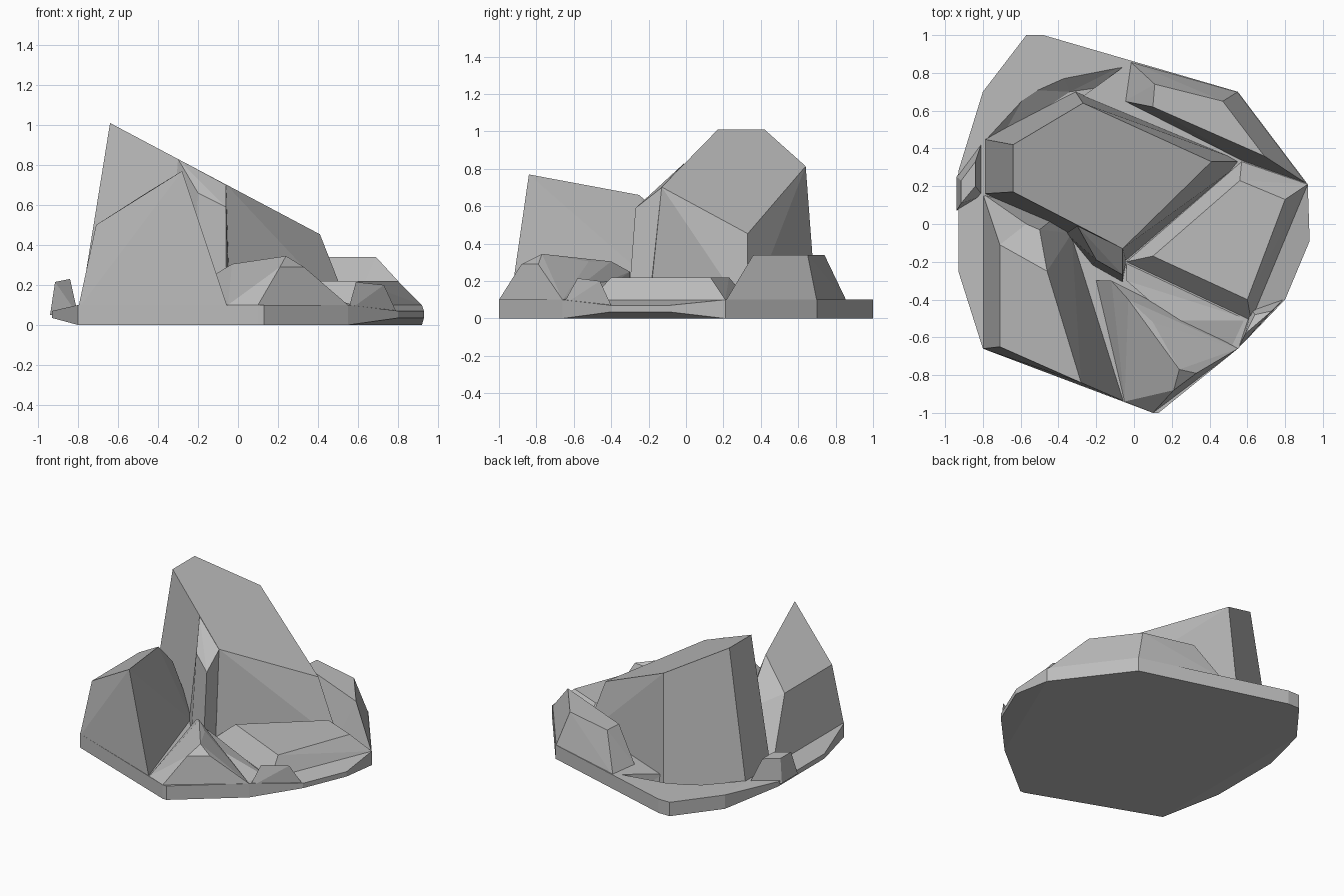
import bpy, bmesh

cube = bpy.data.objects.get("Cube")
if cube:
    bpy.data.objects.remove(cube, do_unlink=True)

# Single stone colour
stone = bpy.data.materials.new("grey_stone")
stone.use_nodes = True
grey = (0.5, 0.5, 0.5, 1)
stone.diffuse_color = grey
stone.node_tree.nodes["Principled BSDF"].inputs["Base Color"].default_value = grey


def level(z, *outline):
    """Outline corners placed at one height."""
    return [(x, y, z) for x, y in outline]


def rock(name, points):
    """Faceted boulder: the hull of its corners, with flat facets merged."""
    bm = bmesh.new()
    for p in points:
        bm.verts.new(p)
    hull = bmesh.ops.convex_hull(bm, input=bm.verts)
    loose = {v for v in hull["geom_interior"] + hull["geom_unused"]
             if isinstance(v, bmesh.types.BMVert)}
    bmesh.ops.delete(bm, geom=list(loose), context="VERTS")
    bmesh.ops.dissolve_limit(bm, angle_limit=0.05, verts=bm.verts, edges=bm.edges)
    bmesh.ops.recalc_face_normals(bm, faces=bm.faces)
    mesh = bpy.data.meshes.new(name)
    bm.to_mesh(mesh)
    bm.free()
    mesh.materials.append(stone)
    obj = bpy.data.objects.new(name, mesh)
    bpy.context.collection.objects.link(obj)
    return obj


# Ground slab with undercut left and right rims
shared = [(-.80, .70), (-.57, 1), (-.48, 1), (-.02, .86), (.55, .70), (.92, .21),
          (.55, -.66), (.13, -1), (.10, -1), (-.80, -.66)]
rim = [(-.93, -.25), (-.93, .28), (.93, -.09), (.80, -.40)]
base = rock("base_slab", level(0, *shared) + level(.1, *shared)
            + level(.035, *rim) + level(.07, *rim))

# Gully behind the tall rock
gully = rock("gully_cutter",
             level(.12, (-.80, .45), (-.56, .71), (-.38, .79), (-.02, .86), (-.31, .65))
             + level(.03, (-.70, .46), (-.34, .70), (-.20, .72), (-.31, .65)))
gully.hide_render = True
gully.hide_viewport = True
gully.display_type = "WIRE"
cut = base.modifiers.new("gully", "BOOLEAN")
cut.operation = "DIFFERENCE"
cut.object = gully

# Tall rock with a sloping top
slope = [(-.64, .42), (-.64, .17), (-.30, -.01), (-.06, -.13), (.41, .33), (-.27, .64)]
foot = [(-.80, .45), (-.80, .16), (-.33, -.06), (-.04, -.20), (.58, .33), (-.31, .70)]
rock("tall_rock", [(x, y, 1.01 - .53 * (x + .64)) for x, y in slope] + level(.02, *foot))

# Buttress leaning on the front of the tall rock
rock("buttress", [(-.30, -.01, .83), (-.06, -.13, .70), (-.06, -.27, .59), (-.20, -.19, .66)]
     + level(.05, (-.36, -.05), (-.22, -.22), (-.06, -.31), (-.04, -.20)))

# Leaning rock at the front right
rock("leaning_rock", [(-.71, -.65, .5), (-.28, -.84, .77), (-.46, -.25, .66),
                      (-.71, -.11, .5), (-.57, 0, .42), (-.50, -.03, .46)]
     + level(.08, (-.80, -.66), (-.05, -.94), (-.33, -.05), (-.40, .05), (-.80, .16)))

# Rock along the back
rock("back_rock", level(.34, (.11, .74), (.47, .65), (.69, .36), (.55, .42), (.10, .62))
     + level(.09, (-.02, .86), (.55, .70), (.92, .21), (.58, .33), (-.05, .65)))

# Flat stepped slab on the left
rock("flat_slab", level(.22, (.56, .23), (.80, .13), (.60, -.40), (.10, -.17))
     + level(.1, (.92, .21), (.62, -.51), (-.04, -.20), (.57, .33)))

# Low front ridge and its end
rock("front_ridge", level(.1, (-.05, -.94), (.10, -1), (.30, -.51), (-.20, -.30), (.55, -.66))
     + level(.29, (.21, -.88), (.33, -.79))
     + [(.24, -.77, .345), (.10, -.52, .305), (-.03, -.40, .305), (-.12, -.30, .25)])
rock("front_ledge", level(.09, (.20, -.51), (.62, -.51), (.55, -.66), (-.04, -.20))
     + [(.20, -.51, .2), (-.04, -.30, .2)])

# Small stones on the two side rims
rock("left_rim_stone", level(.07, (.55, -.66), (.79, -.40), (.62, -.45))
     + [(.59, -.58, .215), (.73, -.46, .2), (.64, -.48, .18)])
rock("right_rim_stone", level(.05, (-.94, .07), (-.94, .25), (-.80, .15), (-.80, .45))
     + [(-.915, .11, .215), (-.915, .23, .215), (-.84, .20, .23), (-.84, .33, .23)])
